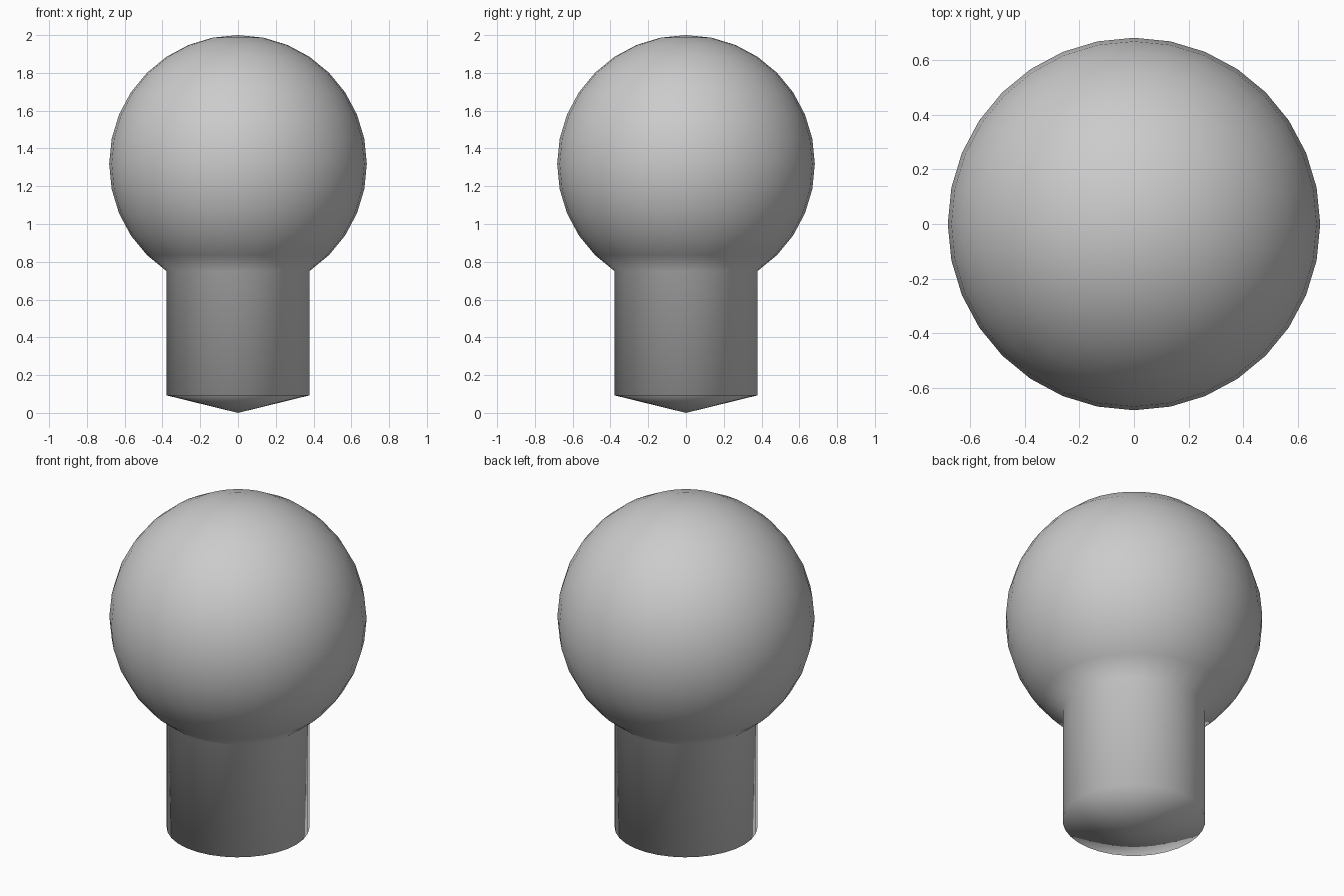
import bpy, bmesh, math

if "Cube" in bpy.data.objects:
    bpy.data.objects.remove(bpy.data.objects["Cube"])

SEGMENTS = 32
STEP = 2 * math.pi / SEGMENTS
RADIUS, CENTRE_Z = 0.682, 1.318
RIM_Z = 0.093

# Half profile: ball from its top pole down to the neck ring
profile = [(RADIUS * math.sin(i * STEP), CENTRE_Z + RADIUS * math.cos(i * STEP))
           for i in range(1, 14)]
# Straight stem continuing from the neck ring
profile.append((profile[-1][0], RIM_Z))

bm = bmesh.new()
rings = [[bm.verts.new((r * math.cos(s * STEP), r * math.sin(s * STEP), z))
          for s in range(SEGMENTS)] for r, z in profile]
top = bm.verts.new((0, 0, CENTRE_Z + RADIUS))
tip = bm.verts.new((0, 0, 0))

for s in range(SEGMENTS):
    n = (s + 1) % SEGMENTS
    # Top cap and shallow conical base
    bm.faces.new((top, rings[0][s], rings[0][n]))
    bm.faces.new((tip, rings[-1][n], rings[-1][s]))
    # Ball and stem walls
    for upper, lower in zip(rings, rings[1:]):
        bm.faces.new((upper[s], lower[s], lower[n], upper[n]))

for face in bm.faces:
    face.smooth = True
bmesh.ops.recalc_face_normals(bm, faces=bm.faces[:])

mesh = bpy.data.meshes.new("ball_with_stem")
bm.to_mesh(mesh)
bm.free()
bpy.context.collection.objects.link(bpy.data.objects.new("ball_with_stem", mesh))
